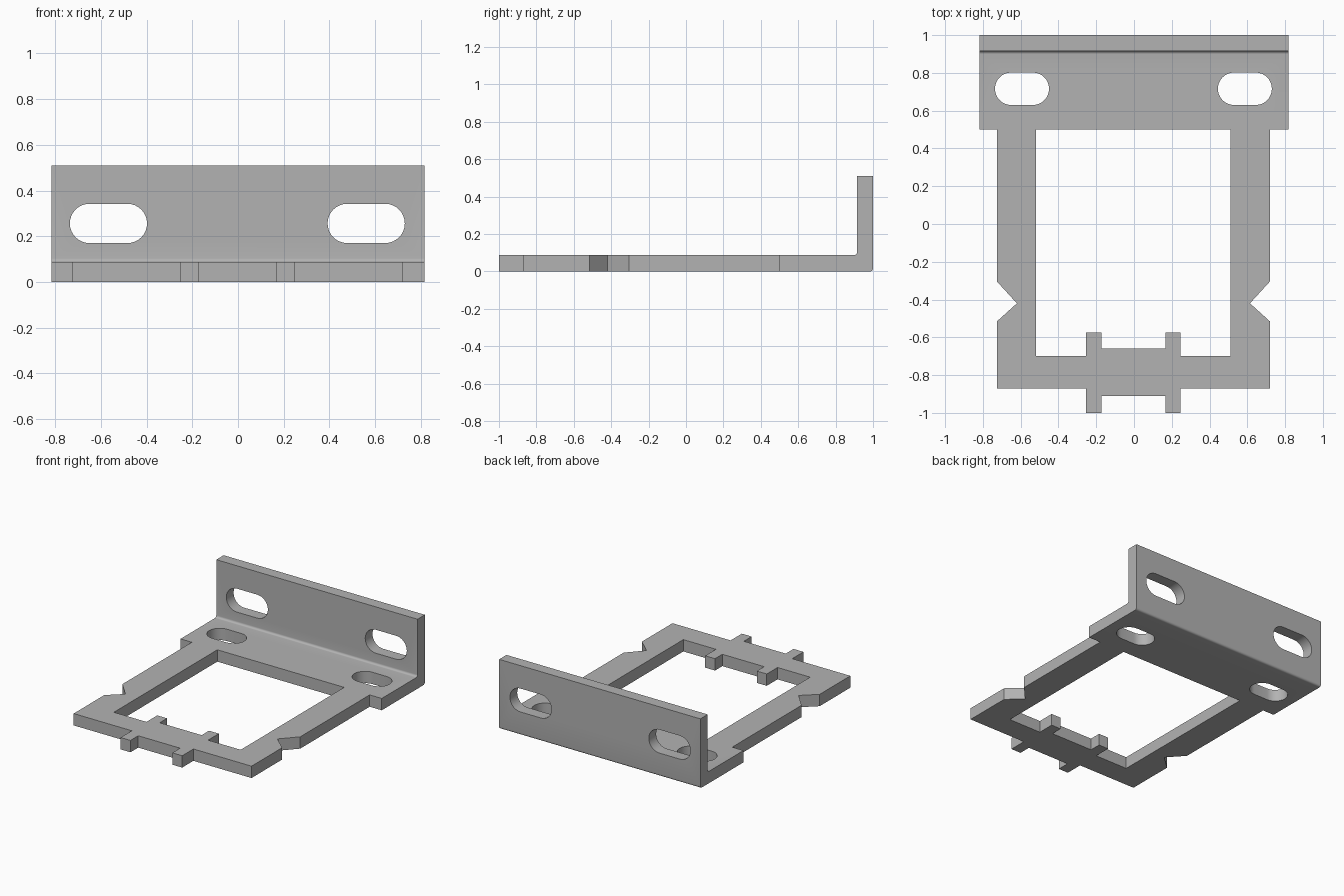
import bpy, bmesh
from math import pi, cos, sin
from mathutils import Vector

if "Cube" in bpy.data.objects:
    bpy.data.objects.remove(bpy.data.objects["Cube"], do_unlink=True)

steel = bpy.data.materials.new("steel grey")
steel.use_nodes = True
colour = (0.45, 0.45, 0.45, 1)
steel.diffuse_color = colour
steel.node_tree.nodes["Principled BSDF"].inputs["Base Color"].default_value = colour

MID = -0.003  # centre line of the frame and slots


def prism(name, points, axis, start, end):
    """Extrude a closed 2D outline along one axis (0 = x, 1 = y, 2 = z)."""
    bm = bmesh.new()

    def place(p, depth):
        co = list(p)
        co.insert(axis, depth)
        return bm.verts.new(co)

    face = bm.faces.new([place(p, start) for p in points])
    out = bmesh.ops.extrude_face_region(bm, geom=[face])
    shift = Vector((0, 0, 0))
    shift[axis] = end - start
    bmesh.ops.translate(bm, vec=shift, verts=[v for v in out["geom"] if isinstance(v, bmesh.types.BMVert)])
    bmesh.ops.recalc_face_normals(bm, faces=bm.faces)
    mesh = bpy.data.meshes.new(name)
    bm.to_mesh(mesh)
    bm.free()
    mesh.materials.append(steel)
    obj = bpy.data.objects.new(name, mesh)
    bpy.context.collection.objects.link(obj)
    return obj


def arc(cx, cy, r, a0, a1, steps):
    angles = [a0 + (a1 - a0) * i / steps for i in range(steps + 1)]
    return [(cx + r * cos(a), cy + r * sin(a)) for a in angles]


def slot(x0, x1, y0, y1):
    r = (y1 - y0) / 2
    return (arc(x1 - r, y0 + r, r, -pi / 2, pi / 2, 16)
            + arc(x0 + r, y0 + r, r, pi / 2, 3 * pi / 2, 16))


def mirrored(points, side):
    return [(MID + side * x, y) for x, y in points]


# Bent sheet: L profile with small radii at the bend
T, WALL, R = 0.087, 0.915, 0.016
profile = ([(-1, 0)] + arc(1 - R, R, R, -pi / 2, 0, 6) + [(1, 0.51), (WALL, 0.51)]
           + arc(WALL - R, T + R, R, 0, -pi / 2, 6) + [(-1, T)])
bracket = prism("mounting_bracket", profile, 0, -0.817, 0.817)

cutters = []

# Large window with two tabs reaching in from the front bar
half = [(0.515, 0.5), (0.515, -0.7), (0.25, -0.7), (0.25, -0.575), (0.17, -0.575), (0.17, -0.66)]
window = mirrored(half, 1) + mirrored(half, -1)[::-1]
cutters.append(prism("window_cutter", window, 2, -0.2, 0.3))

# Space between the two front tabs
gap = [(-0.17, -1.2), (0.17, -1.2), (0.17, -0.91), (-0.17, -0.91)]
cutters.append(prism("tab_gap_cutter", mirrored(gap, 1), 2, -0.2, 0.3))

# Stepped sides with a V notch, and the slots in the floor and wall
outer = [(1, 0.5), (0.722, 0.5), (0.722, -0.305), (0.617, -0.42), (0.722, -0.515),
         (0.722, -0.87), (0.25, -0.87), (0.25, -1.2), (1, -1.2)]
for side in (-1, 1):
    cutters.append(prism("side_cutter", mirrored(outer, side), 2, -0.2, 0.3))
    floor_slot = mirrored(slot(0.447, 0.733, 0.63, 0.802), side)
    cutters.append(prism("floor_slot_cutter", floor_slot, 2, -0.2, 0.3))
    wall_slot = mirrored(slot(0.395, 0.733, 0.17, 0.342), side)
    cutters.append(prism("wall_slot_cutter", wall_slot, 1, 0.7, 1.2))

bpy.ops.object.select_all(action="DESELECT")
bpy.context.view_layer.objects.active = bracket
bracket.select_set(True)
for cutter in cutters:
    cutter.hide_render = True
    cut = bracket.modifiers.new("cut", "BOOLEAN")
    cut.operation = "DIFFERENCE"
    cut.solver = "EXACT"
    cut.object = cutter
    bpy.ops.object.modifier_apply(modifier=cut.name)
    bpy.data.objects.remove(cutter, do_unlink=True)

bpy.ops.object.shade_smooth_by_angle(angle=pi / 6)
